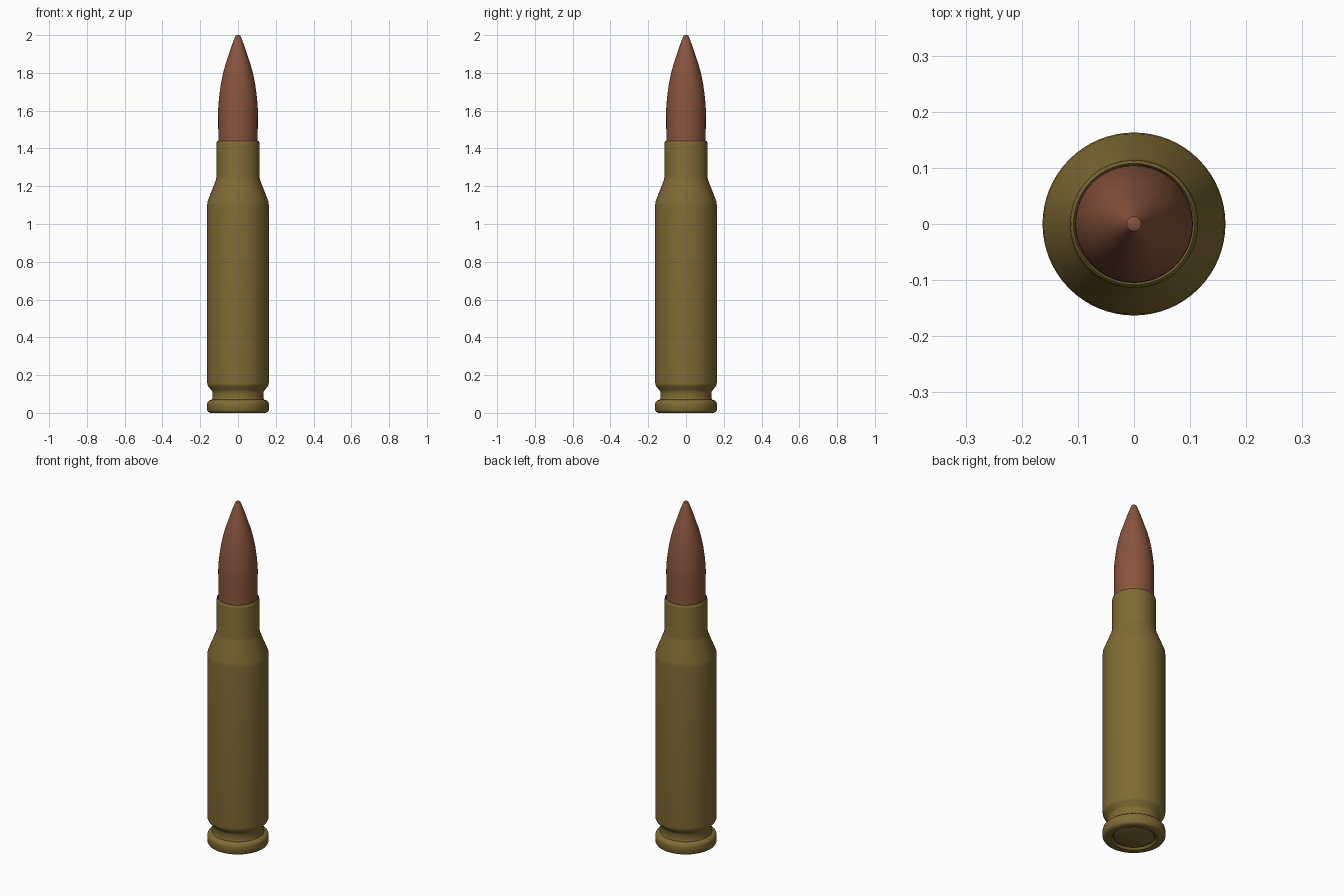
import bpy
import bmesh
import math
from mathutils import Matrix, Vector

cube = bpy.data.objects.get("Cube")
if cube:
    bpy.data.objects.remove(cube, do_unlink=True)

SIDES = 64


def make_material(name, colour):
    mat = bpy.data.materials.new(name)
    mat.use_nodes = True
    mat.diffuse_color = (*colour, 1)
    bsdf = next(n for n in mat.node_tree.nodes if n.type == "BSDF_PRINCIPLED")
    bsdf.inputs["Base Color"].default_value = (*colour, 1)
    return mat


def lathe(name, profile, mat):
    """Spin a (radius, height) profile about the z axis."""
    bm = bmesh.new()
    verts = [bm.verts.new((r, 0, z)) for r, z in profile]
    edges = [bm.edges.new(pair) for pair in zip(verts, verts[1:])]
    bmesh.ops.spin(bm, geom=verts + edges, cent=(0, 0, 0), axis=(0, 0, 1),
                   angle=math.tau, steps=SIDES, use_duplicate=False)
    bmesh.ops.remove_doubles(bm, verts=bm.verts, dist=0.0001)
    bmesh.ops.recalc_face_normals(bm, faces=bm.faces)
    mesh = bpy.data.meshes.new(name)
    bm.to_mesh(mesh)
    bm.free()
    mesh.materials.append(mat)
    obj = bpy.data.objects.new(name, mesh)
    bpy.context.collection.objects.link(obj)
    bpy.ops.object.select_all(action="DESELECT")
    obj.select_set(True)
    bpy.context.view_layer.objects.active = obj
    bpy.ops.object.shade_smooth_by_angle(angle=math.radians(35))
    return obj


brass = make_material("brass", (0.215, 0.147, 0.034))
copper = make_material("copper", (0.25, 0.088, 0.047))

# Case: base with primer pocket, rim, extractor groove, body, shoulder, neck
lathe("case", [
    (0, 0.012), (0.112, 0.012), (0.116, 0.004), (0.12, 0),
    (0.148, 0), (0.158, 0.005), (0.163, 0.014),
    (0.163, 0.048), (0.16, 0.058), (0.152, 0.065), (0.139, 0.07),
    (0.136, 0.078), (0.136, 0.112), (0.14, 0.12),
    (0.158, 0.14), (0.162, 0.148), (0.163, 0.16),
    (0.163, 1.1), (0.161, 1.12), (0.118, 1.23), (0.114, 1.25),
    (0.114, 1.425), (0.112, 1.436), (0.108, 1.44),
    (0.105, 1.435), (0.105, 1.4)], brass)

# Primer: shallow disc seated in the base pocket
lathe("primer", [
    (0, 0.004), (0.098, 0.004), (0.104, 0.007), (0.106, 0.013)], brass)

# Bullet: straight shank, curved nose and small blunt tip
lathe("bullet", [
    (0, 1.38), (0.104, 1.38), (0.105, 1.6), (0.104, 1.63),
    (0.099, 1.68), (0.091, 1.74), (0.081, 1.79), (0.068, 1.84),
    (0.051, 1.89), (0.033, 1.945), (0.018, 1.985),
    (0.013, 1.997), (0.008, 2), (0, 2)], copper)
